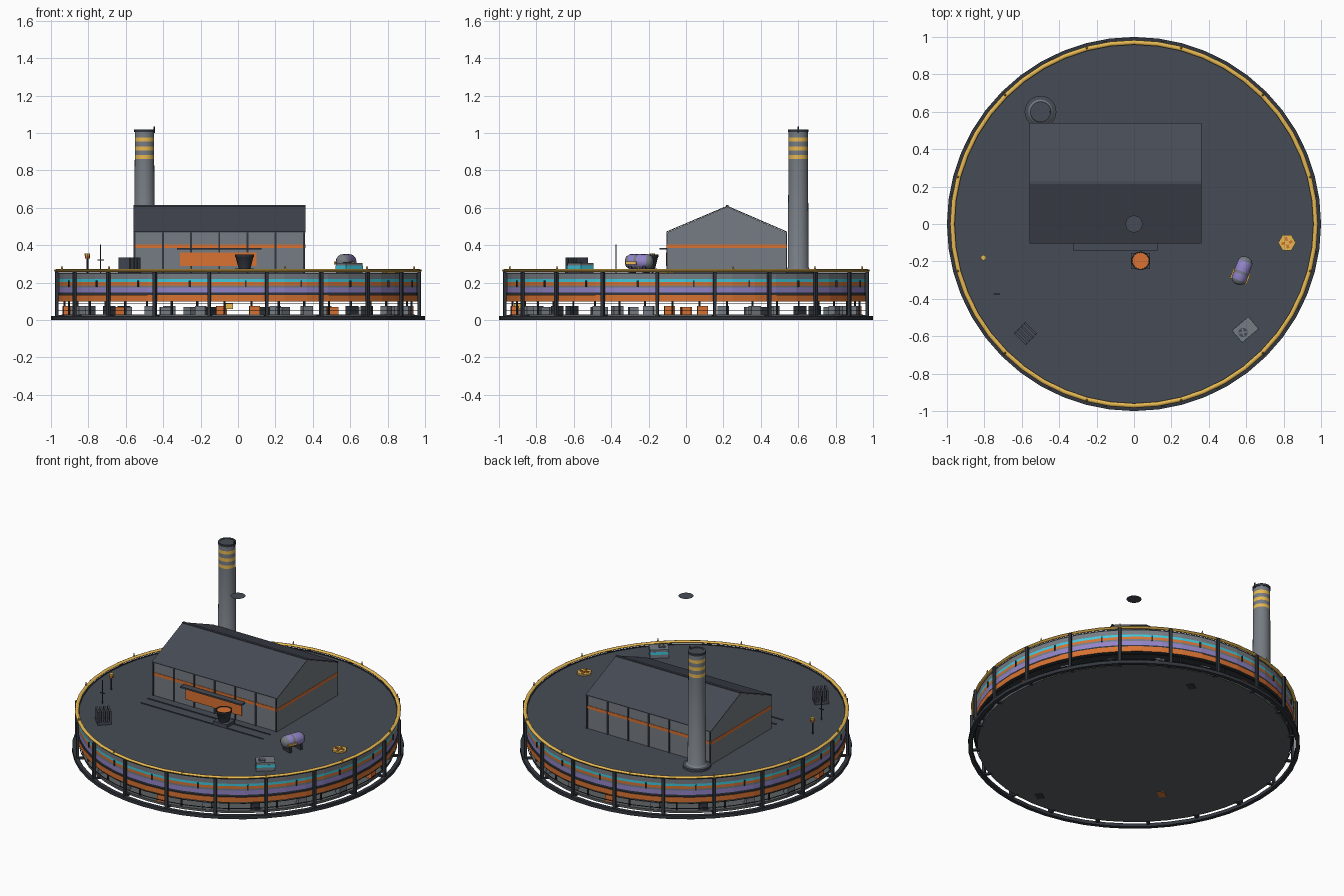
import bpy, bmesh, math, random
from mathutils import Matrix, Vector

cube = bpy.data.objects.get("Cube")
if cube:
    bpy.data.objects.remove(cube, do_unlink=True)
random.seed(4)
TAU = math.tau


def material(name, rgb):
    m = bpy.data.materials.new(name)
    m.use_nodes = True
    col = [((c / 255 + .055) / 1.055) ** 2.4 for c in rgb] + [1]
    m.diffuse_color = col
    m.node_tree.nodes["Principled BSDF"].inputs["Base Color"].default_value = col
    return m


MATS = {
    "slate": material("slate", (70, 75, 85)),
    "steel": material("steel_grey", (118, 124, 131)),
    "dark": material("charcoal", (50, 55, 62)),
    "orange": material("burnt_orange", (216, 114, 50)),
    "gold": material("safety_gold", (230, 184, 82)),
    "cyan": material("cyan", (64, 200, 220)),
    "purple": material("lavender", (146, 132, 200)),
    "floor": material("floor_grey", (92, 97, 98)),
}


def finish(name, bm, mats, smooth=False):
    bmesh.ops.recalc_face_normals(bm, faces=bm.faces)
    me = bpy.data.meshes.new(name)
    bm.to_mesh(me)
    bm.free()
    for m in mats:
        me.materials.append(MATS[m])
    ob = bpy.data.objects.new(name, me)
    bpy.context.collection.objects.link(ob)
    if smooth:
        bpy.ops.object.select_all(action="DESELECT")
        ob.select_set(True)
        bpy.context.view_layer.objects.active = ob
        bpy.ops.object.shade_smooth_by_angle(angle=math.radians(50))
    return ob


def lathe(name, profile, at=(0, 0), seg=48, closed=False, smooth=False):
    """Spin (radius, z, colour) points; each colour paints the strip that starts there."""
    bm = bmesh.new()
    mats = list(dict.fromkeys(p[2] for p in profile))
    rings = [[bm.verts.new((at[0] + r * math.cos(TAU * i / seg), at[1] + r * math.sin(TAU * i / seg), z))
              for i in range(seg)] for r, z, _ in profile]
    n = len(profile)
    for k in range(n if closed else n - 1):
        a, b = rings[k], rings[(k + 1) % n]
        for i in range(seg):
            j = (i + 1) % seg
            f = bm.faces.new((a[i], a[j], b[j], b[i]))
            f.material_index = mats.index(profile[k][2])
    if not closed:
        bm.faces.new(rings[0]).material_index = mats.index(profile[0][2])
        bm.faces.new(rings[-1]).material_index = mats.index(profile[-1][2])
    return finish(name, bm, mats, smooth)


def ring(name, r0, r1, z0, z1, mat):
    return lathe(name, [(r0, z0, mat), (r1, z0, mat), (r1, z1, mat), (r0, z1, mat)], closed=True)


def rod(name, at, r, z0, z1, mat, seg=8, top=None):
    return lathe(name, [(r, z0, mat), (r if top is None else top, z1, mat)], at, seg)


def box(name, at, size, mat, turn=0):
    bm = bmesh.new()
    bmesh.ops.create_cube(bm, size=1, matrix=Matrix.Translation(at) @ Matrix.Rotation(turn, 4, "Z")
                          @ Matrix.Diagonal((*size, 1)))
    return finish(name, bm, [mat])


def prism(name, yz, x0, x1, mat):
    bm = bmesh.new()
    ends = [[bm.verts.new((x, y, z)) for y, z in yz] for x in (x0, x1)]
    for e in ends:
        bm.faces.new(e)
    for i in range(len(yz)):
        j = (i + 1) % len(yz)
        bm.faces.new((ends[0][i], ends[0][j], ends[1][j], ends[1][i]))
    return finish(name, bm, [mat])


def polar(r, a):
    return r * math.cos(a), r * math.sin(a)


# Base: floor plate, ground ring, and the drum wall with its painted bands
DECK = .25
lathe("floor_plate", [(.945, .015, "floor"), (.945, .03, "floor")])
ring("ground_ring", .975, 1, 0, .022, "dark")
bands = [("dark", .133), ("purple", .146), ("steel", .174), ("orange", .186), ("cyan", .203), ("steel", .219),
         ("dark", .247)]
lathe("platform_drum", [(.94, .098, "dark"), (.972, .098, "orange"), (.972, .133, "dark")]
      + [(.965, z, m) for m, z in bands] + [(.965, .255, "dark"), (.958, .255, "dark"), (.958, DECK, "slate")])
lathe("gold_rim", [(.971 + .012 * math.cos(TAU * k / 8), .264 + .008 * math.sin(TAU * k / 8), "gold")
                   for k in range(8)], closed=True, smooth=True)
for z in (.05, .085):
    ring("lower_rail", .957, .961, z, z + .004, "dark")

# Perimeter posts, columns, pipe clips, rim lights and lower-level cabinets
cabinet = ["orange", "steel", "dark", "steel", "steel"]
for i in range(20):
    a = TAU * (i + .5) / 20
    x, y = polar(.982, a)
    box("perimeter_post", (x, y, .138), (.016, .018, .24), "dark", a)
    x, y = polar(.96, a)
    box("post_foot", (x, y, .02), (.06, .018, .012), "dark", a)
    x, y = polar(.93, a + .08)
    rod("lower_column", (x, y), .006, .03, .1, "dark", 6)
    x, y = polar(.966, a + .2)
    box("pipe_clip", (x, y, .195), (.008, .008, .035), "dark", a + .2)
    x, y = polar(.92, TAU * i / 20 + .096)
    box("lower_cabinet", (x, y, .052), (.04, .055, .044), cabinet[i % 5], TAU * i / 20 + .096)
for i in range(12):
    rod("rim_light", polar(.975, TAU * (i + .5) / 12), .007, .268, .29, "gold", 6, .002)
for i in range(10):
    x, y = polar(random.uniform(.4, .85), TAU * i / 10)
    box("lower_machine", (x, y, .05), (.06, .05, .04), cabinet[i % 5], random.random())
x, y = polar(.9, math.radians(267))
box("lower_crate", (x, y, .075), (.04, .04, .03), "gold")

# Hatches under the floor
for x, y, mat in ((-.52, -.36, "orange"), (.18, .75, "dark"), (.03, -.85, "dark")):
    box("floor_hatch", (x, y, .015), (.06, .045, .006), mat, .6)

# Main hall with pitched roof
X0, X1, Y0, Y1, YM, EAVE, RIDGE = -.56, .36, -.105, .54, .22, .468, .605
XM = (X0 + X1) / 2
prism("hall_walls", [(Y0 + .005, DECK), (Y1 - .005, DECK), (Y1 - .005, EAVE), (YM, RIDGE),
                     (Y0 + .005, EAVE)], X0 + .002, X1 - .002, "steel")
prism("hall_roof", [(Y0, EAVE), (Y0, EAVE + .005), (YM, RIDGE + .006), (Y1, EAVE + .005),
                    (Y1, EAVE), (YM, RIDGE + .001)], X0, X1, "slate")
box("roof_ridge", (XM, YM, RIDGE + .005), (X1 - X0, .014, .008), "slate")
box("hall_stripe", (XM, (Y0 + Y1) / 2, .394), (X1 - X0, Y1 - Y0 - .004, .02), "orange")
for i in range(7):
    x = X0 + .008 + (X1 - X0 - .016) * i / 6
    for y in (Y0 + .005, Y1 - .005):
        box("wall_pilaster", (x, y, (DECK + EAVE) / 2), (.01, .01, EAVE - DECK), "dark")
box("loading_door", (-.105, Y0 + .001, .325), (.41, .008, .07), "orange")
box("door_canopy", (-.1, Y0 - .018, .381), (.45, .04, .01), "slate")

# Chimney with gold bands, and the thin hovering disc
chimney = [(.085, DECK, "slate"), (.085, .265, "slate"), (.065, .268, "steel"), (.056, .28, "steel")]
for z in (.86, .907, .955):
    chimney += [(.052, z, "gold"), (.052, z + .022, "steel")]
chimney += [(.051, 1.005, "dark"), (.055, 1.005, "dark"), (.055, 1.02, "slate"), (.043, 1.02, "slate"),
            (.043, 1.017, "slate")]
lathe("chimney", chimney, (-.5, .6), 24, smooth=True)
rod("chimney_beacon", (-.448, .6), .005, 1.0, 1.035, "dark", 6)
bm = bmesh.new()
bmesh.ops.create_circle(bm, cap_ends=True, segments=24, radius=.045, matrix=Matrix.Translation((0, 0, 1.02)))
finish("hovering_disc", bm, ["slate"])

# Rails and ladle cart
for y in (-.16, -.235):
    box("track_rail", (-.1, y, .252), (.9, .006, .006), "slate")
box("ladle_cart", (.035, -.197, .266), (.1, .085, .02), "slate")
lathe("ladle", [(.032, .276, "dark"), (.047, .335, "dark"), (.05, .338, "dark"), (.05, .35, "dark"),
                (.045, .35, "dark"), (.044, .346, "orange")], (.035, -.197), 16, smooth=True)

# Storage tank: lying capsule with steel ends and waist, gold side plates and a cradle
tank = [(.012, -.078, "steel"), (.03, -.07, "steel"), (.04, -.052, "purple"), (.04, -.018, "steel"),
        (.041, -.004, "purple"), (.04, .052, "steel"), (.03, .07, "steel"), (.012, .078, "steel")]
ob = lathe("storage_tank", tank, seg=16, smooth=True)
lean = math.radians(70)
spot = Vector((.578, -.25, .312))
ob.matrix_world = Matrix.Translation(spot) @ Matrix.Rotation(lean, 4, "Z") @ Matrix.Rotation(math.pi / 2, 4, "Y")
along = Vector((math.cos(lean), math.sin(lean), 0))
across = Vector((-along.y, along.x, 0))
for s in (-1, 1):
    p = spot + along * s * .04
    box("tank_cradle", (p.x, p.y, .27), (.016, .07, .045), "dark", lean)
    p = spot + across * s * .043 - along * .03
    box("tank_side_plate", (p.x, p.y, .305), (.06, .01, .014), "gold", lean)

# Valve wheel set on the deck
V = (.818, -.1)
lathe("valve_plate", [(.047, DECK, "gold"), (.047, .26, "gold")], V, 6)
for t in (0, math.pi / 2):
    box("valve_cross", (*V, .26), (.06, .014, .008), "orange", t + .2)
rod("valve_hub", V, .012, .25, .268, "gold", 8)

# Fan unit
F, ft = (.595, -.565), math.radians(40)
box("fan_body", (*F, .278), (.115, .085, .056), "steel", ft)
box("fan_trim", (*F, .282), (.117, .087, .018), "cyan", ft)
rod("fan_grille", (F[0] - .012, F[1] - .015), .025, .3, .308, "slate", 16)
for t in (.2, .2 + math.pi / 2):
    box("fan_blade", (F[0] - .012, F[1] - .015, .309), (.045, .008, .004), "steel", t)

# Finned radiator
R, rt = Vector((-.58, -.585, 0)), math.radians(-45)
box("radiator_base", (R.x, R.y, .26), (.09, .085, .02), "slate", rt)
for i in range(4):
    p = R + Vector((-math.sin(rt), math.cos(rt), 0)) * (i - 1.5) * .024
    box("radiator_fin", (p.x, p.y, .302), (.085, .012, .066), "slate", rt)

# Lamp and weather mast
L, M = (-.805, -.18), (-.735, -.375)
rod("lamp_post", L, .005, DECK, .335, "dark")
rod("lamp_bulb", L, .013, .33, .346, "orange")
rod("lamp_cap", L, .015, .346, .356, "gold")
rod("mast", M, .003, DECK, .405, "dark", 6)
box("mast_arm", (*M, .32), (.035, .005, .005), "dark")
